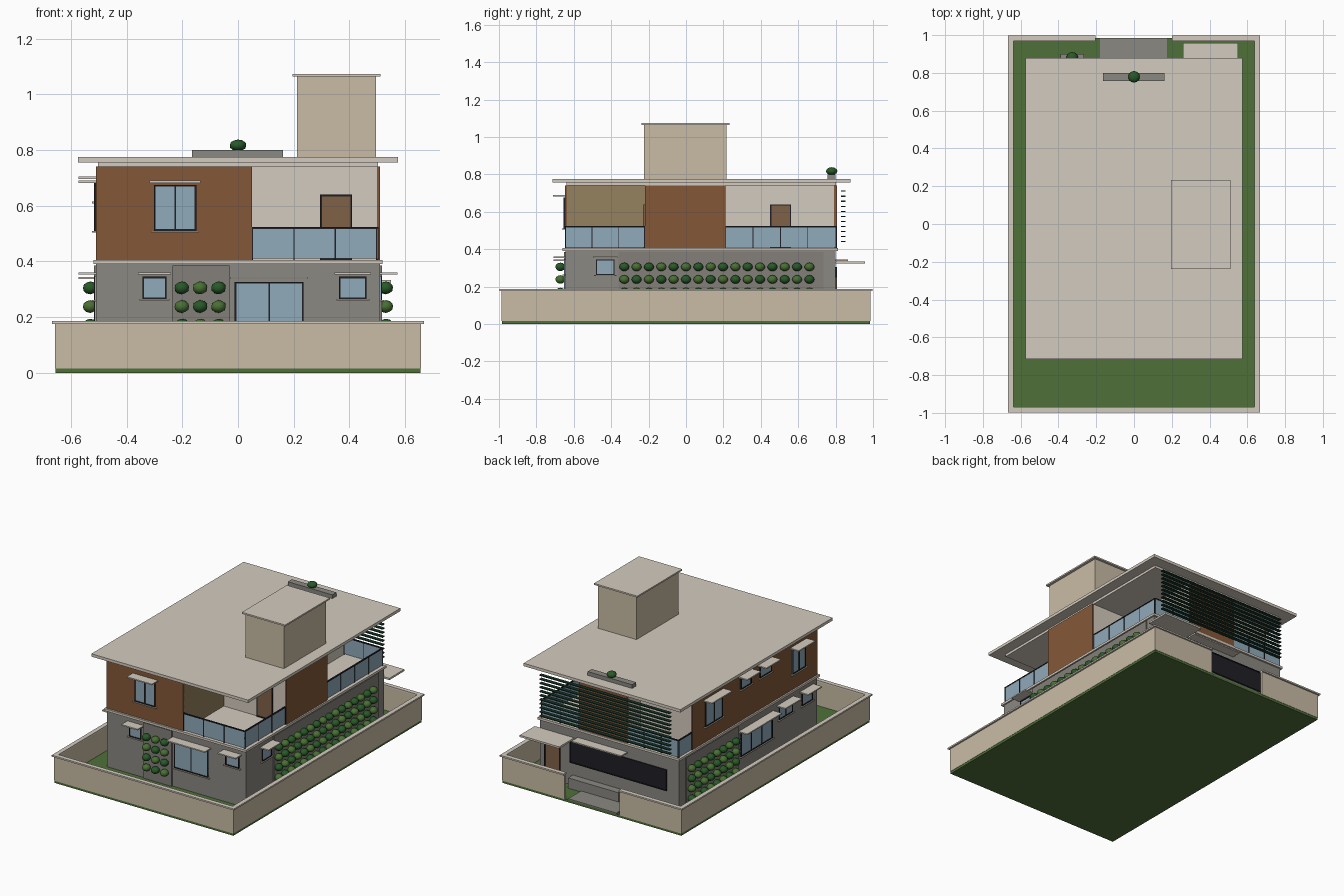
import bpy, bmesh
from mathutils import Matrix

if "Cube" in bpy.data.objects:
    bpy.data.objects.remove(bpy.data.objects["Cube"])


def mat(name, hexcol):
    m = bpy.data.materials.new(name)
    rgb = [(int(hexcol[i:i + 2], 16) / 255) ** 2.2 for i in (0, 2, 4)]
    m.diffuse_color = (*rgb, 1)
    m.use_nodes = True
    m.node_tree.nodes["Principled BSDF"].inputs["Base Color"].default_value = m.diffuse_color
    return m


CREAM = mat("cream", "D3CABD")
TAN = mat("tan", "C8BBA4")
GREY = mat("grey", "8A8781")
GREYD = mat("panel_grey", "827F79")
BROWN = mat("brown", "83593A")
DOOR = mat("door_brown", "7F6149")
SIDE = mat("side_tan", "94805F")
GLASS = mat("glass", "8FA9B8")
DARK = mat("dark", "24242A")
GRASS = mat("grass", "50703C")
LEAF1 = mat("leaf_dark", "2C5A2C")
LEAF2 = mat("leaf_light", "4A7036")
SLAT = mat("slat_green", "1E3A2E")


def finish(name, bm, m):
    me = bpy.data.meshes.new(name)
    bm.to_mesh(me)
    bm.free()
    me.materials.append(m)
    o = bpy.data.objects.new(name, me)
    bpy.context.collection.objects.link(o)
    return o


def boxes(name, m, *bs):
    """Each box is x0, x1, y0, y1, z0, z1."""
    bm = bmesh.new()
    for x0, x1, y0, y1, z0, z1 in bs:
        M = Matrix.Translation(((x0 + x1) / 2, (y0 + y1) / 2, (z0 + z1) / 2))
        M = M @ Matrix.Diagonal((abs(x1 - x0), abs(y1 - y0), abs(z1 - z0), 1))
        bmesh.ops.create_cube(bm, size=1, matrix=M)
    return finish(name, bm, m)


def prism(name, m, pts, z0, z1):
    bm = bmesh.new()
    f = bm.faces.new([bm.verts.new((x, y, z0)) for x, y in pts])
    r = bmesh.ops.extrude_face_region(bm, geom=[f])
    bmesh.ops.translate(bm, vec=(0, 0, z1 - z0),
                        verts=[v for v in r["geom"] if isinstance(v, bmesh.types.BMVert)])
    bmesh.ops.recalc_face_normals(bm, faces=bm.faces)
    return finish(name, bm, m)


def bushes(name, m, centres, r=(.027, .027, .023)):
    bm = bmesh.new()
    for c in centres:
        bmesh.ops.create_icosphere(bm, subdivisions=2, radius=1,
                                   matrix=Matrix.Translation(c) @ Matrix.Diagonal((*r, 1)))
    for f in bm.faces:
        f.smooth = True
    return finish(name, bm, m)


def wall_box(face, p, u0, u1, d0, d1, z0, z1):
    """Box on a wall plane p: u along the wall, d outward."""
    s = -1 if face in "FL" else 1
    a, b = sorted((p + s * d0, p + s * d1))
    return (u0, u1, a, b, z0, z1) if face in "FB" else (a, b, u0, u1, z0, z1)


def opening(name, face, p, u0, u1, z0, z1, panes=1, fill=GLASS, canopy=None, sill=True):
    t = .006
    W = lambda *a: wall_box(face, p, *a)
    boxes(name + "_fill", fill, W(u0, u1, -.004, .004, z0, z1))
    bars = [W(u0, u1, -.004, .008, z1 - t, z1), W(u0, u1, -.004, .008, z0, z0 + t)]
    for i in range(panes + 1):
        u = u0 + (u1 - u0 - t) * i / panes
        bars.append(W(u, u + t, -.004, .0075, z0, z1))
    boxes(name + "_frame", DARK, *bars)
    if sill:
        boxes(name + "_sill", TAN, W(u0 - .01, u1 + .01, 0, .014, z0 - .006, z0))
    if canopy:
        boxes(name + "_canopy", CREAM, W(u0 - .016, u1 + .016, 0, .063, canopy - .005, canopy + .003))


def railing(name, face, p, u0, u1, n):
    W = lambda *a: wall_box(face, p, *a)
    boxes(name + "_glass", GLASS, W(u0, u1, -.008, -.003, .41, .517))
    posts = [W(u0, u1, -.010, 0, .517, .523)]
    for i in range(n + 1):
        u = u0 + (u1 - u0 - .004) * i / n
        posts.append(W(u, u + .004, -.009, 0, .405, .52))
    boxes(name + "_posts", DARK, *posts)


# plot, boundary wall and driveway
boxes("lawn", GRASS, (-.655, .655, -.985, .985, 0, .017))


def ring(e, ti, z0, z1):
    X, Y, xi, yi = .657 + e, .987 + e, .657 - ti, .987 - ti
    return [(-X, X, -Y, -yi, z0, z1), (-X, -xi, -yi, Y, z0, z1), (xi, X, -yi, Y, z0, z1),
            (-xi, -.205, yi, Y, z0, z1), (.2, xi, yi, Y, z0, z1)]


boxes("boundary_wall", TAN, *ring(0, .015, .015, .176))
boxes("wall_coping", CREAM, *ring(.011, .018, .176, .186))
boxes("driveway", GREY, (-.18, .175, .8, .985, .012, .024))

# ground floor
boxes("ground_floor", GREY, (-.51, .51, -.645, .8, .015, .392))
boxes("green_wall_panels", GREYD, (-.235, -.03, -.653, -.64, .015, .385),
      (.5, .518, -.36, .735, .015, .385), (-.518, -.5, .19, .735, .015, .385))
boxes("floor_slab", CREAM, (-.52, .52, -.66, .812, .391, .406))

# upper floor core with two recessed terraces
prism("upper_floor", CREAM, [(-.5, -.635), (.04, -.635), (.04, -.22), (.5, -.22), (.5, .21), (.22, .21),
                             (.22, .79), (-.13, .79), (-.13, .66), (-.5, .66)], .405, .742)
boxes("brown_cladding", BROWN, (-.51, .05, -.648, -.634, .406, .741), (-.51, -.499, -.635, .66, .406, .741),
      (.499, .511, -.22, .21, .406, .741), (-.13, .22, .789, .806, .406, .741))
boxes("terrace_side_wall", SIDE, (.039, .05, -.635, -.22, .406, .741))

# roof and stair tower
boxes("roof_band", CREAM, (-.503, .503, -.638, .803, .74, .758))
boxes("roof", CREAM, (-.575, .575, -.715, .88, .756, .775))
boxes("roof_tower", TAN, (.212, .495, -.225, .216, .77, 1.065))
boxes("tower_cap", CREAM, (.195, .512, -.238, .232, 1.064, 1.074))
boxes("roof_planter", GREY, (-.165, .162, .757, .8, .774, .8))
bushes("planter_bushes", LEAF1, [(0, .779, .817)], (.031, .031, .021))

# terrace railings
railing("front_rail", "F", -.648, .05, .5, 3)
railing("front_side_rail", "R", .505, -.645, -.22, 3)
railing("rear_side_rail", "R", .505, .21, .8, 4)
railing("rear_rail", "B", .805, .22, .5, 2)
railing("rear_left_rail", "B", .805, -.505, -.13, 3)
railing("rear_left_side_rail", "L", -.51, .66, .8, 1)

# rear sun louvers
boxes("louvers", SLAT, *[(-.475, .48, .83, .852, z, z + .006)
                         for z in [.437 + .027 * i for i in range(11)]])

# front openings
opening("front_upper_window", "F", -.648, -.302, -.15, .51, .675, 2, canopy=.687)
opening("front_big_window", "F", -.645, -.012, .236, .145, .327, 2, canopy=.341)
opening("front_left_window", "F", -.645, -.344, -.256, .265, .345, canopy=.358)
opening("front_right_window", "F", -.645, .363, .462, .265, .345, canopy=.358)
opening("front_terrace_door", "F", -.22, .295, .41, .406, .64, fill=DOOR, sill=False)

# right openings
opening("right_window", "R", .51, -.482, -.382, .262, .345, canopy=.358)
opening("rear_terrace_door", "R", .22, .45, .562, .406, .64, fill=DOOR, sill=False)

# left openings
for i, (a, b, z0, z1, n, c) in enumerate([
        (.35, .53, .51, .672, 2, .687), (.05, .16, .615, .688, 1, .702), (-.16, -.04, .615, .688, 1, .702),
        (-.52, -.38, .51, .672, 2, .687), (-.17, .16, .17, .327, 3, .341), (-.38, -.24, .262, .345, 2, .358),
        (-.59, -.48, .262, .345, 1, .358)]):
    opening("left_window_%d" % (i + 1), "L", -.51, a, b, z0, z1, n, canopy=c)

# rear openings and entrance
opening("rear_dark_window", "B", .8, -.42, .29, .165, .305, 1, fill=DARK, sill=False)
boxes("rear_window_canopy", CREAM, (-.13, .235, .8, .865, .336, .344))
opening("entrance_door", "B", .8, .36, .475, .02, .25, fill=DOOR, sill=False)
boxes("entrance_canopy", CREAM, (.26, .55, .8, .957, .322, .334))
boxes("rear_planters", GREY, (-.39, -.265, .85, .9, .015, .06), (-.1, .27, .8, .85, .015, .085))
bushes("rear_planter_bush", LEAF1, [(-.327, .88, .08)], (.031, .031, .024))

# green walls of clipped bushes
rows = [.305 - .067 * i for i in range(4)]
spots = []
for j, z in enumerate(rows):
    spots += [(i + j, (-.202 + .066 * i, -.672, z)) for i in range(3)]
    spots += [(i + j, (.531, -.33 + .066 * i, z)) for i in range(16)]
    spots += [(i + j, (-.531, .235 + .066 * i, z)) for i in range(8)]
bushes("green_wall_dark", LEAF1, [c for k, c in spots if k % 2 == 0])
bushes("green_wall_light", LEAF2, [c for k, c in spots if k % 2])
